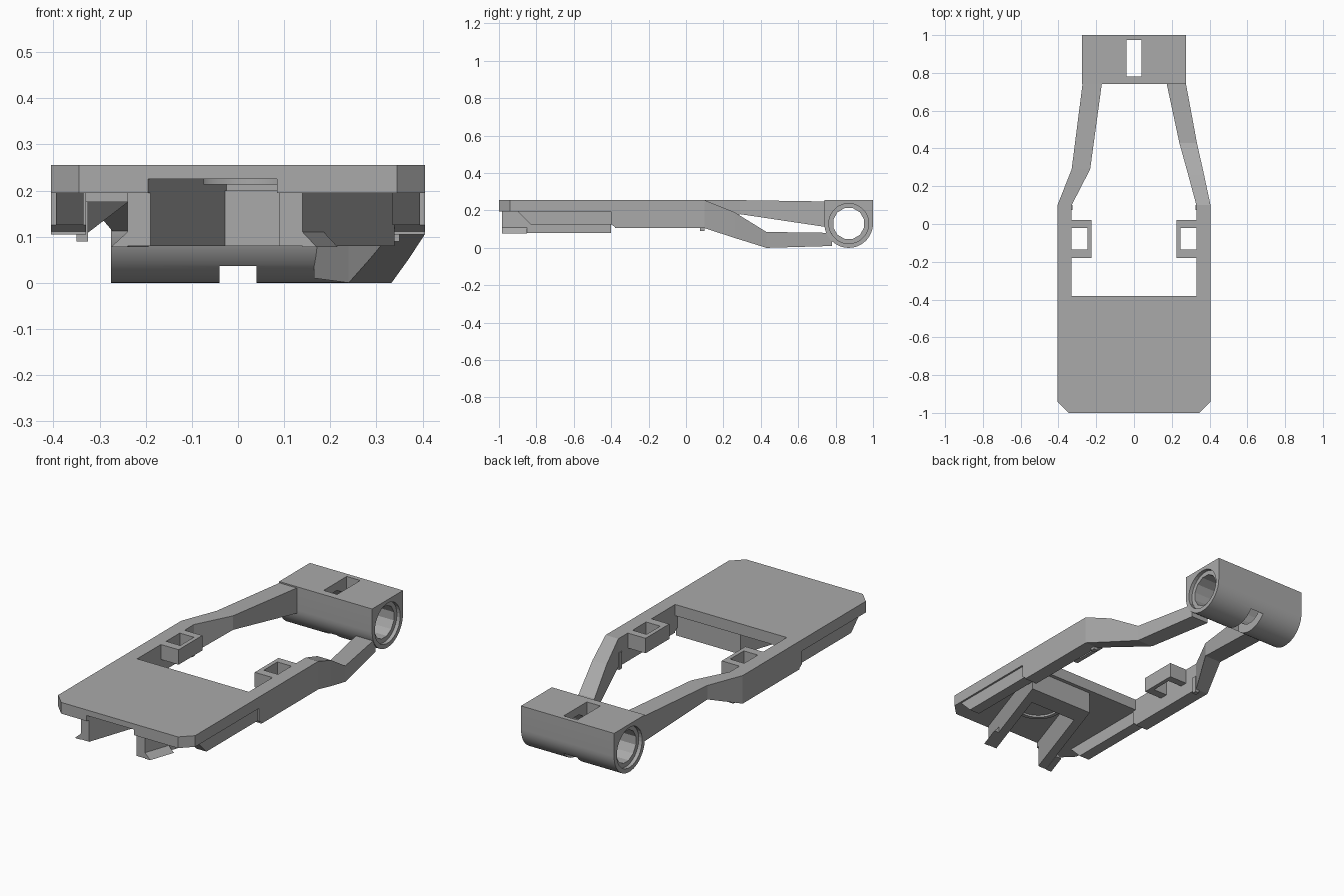
import bpy, bmesh, math
from mathutils import Vector

cube = bpy.data.objects.get("Cube")
if cube:
    bpy.data.objects.remove(cube, do_unlink=True)

grey = bpy.data.materials.new("plain_grey")
grey.use_nodes = True
COLOUR = (0.4, 0.4, 0.4, 1)
grey.diffuse_color = COLOUR
grey.node_tree.nodes["Principled BSDF"].inputs["Base Color"].default_value = COLOUR


def loft(name, rings):
    """Join matching rings of points into one closed solid."""
    bm = bmesh.new()
    rows = [[bm.verts.new(p) for p in ring] for ring in rings]
    n = len(rows[0])
    for a, b in zip(rows, rows[1:]):
        for i in range(n):
            j = (i + 1) % n
            bm.faces.new((a[i], a[j], b[j], b[i]))
    bm.faces.new(rows[0])
    bm.faces.new(rows[-1])
    bmesh.ops.recalc_face_normals(bm, faces=bm.faces)
    mesh = bpy.data.meshes.new(name)
    bm.to_mesh(mesh)
    bm.free()
    mesh.materials.append(grey)
    obj = bpy.data.objects.new(name, mesh)
    bpy.context.collection.objects.link(obj)
    return obj


def slab(name, outline, z0, z1):
    return loft(name, [[(x, y, z) for x, y in outline] for z in (z0, z1)])


def box(name, x0, x1, y0, y1, z0, z1):
    return slab(name, [(x0, y0), (x1, y0), (x1, y1), (x0, y1)], z0, z1)


def side_profile(name, outline, x0, x1):
    return loft(name, [[(x, y, z) for y, z in outline] for x in (x0, x1)])


def arm(name, sections):
    """Each section is y, two x sides, bottom and top."""
    return loft(name, [[(a, y, lo), (b, y, lo), (b, y, hi), (a, y, hi)]
                       for y, a, b, lo, hi in sections])


def circle(cx, cy, r, n):
    return [(cx + r * math.cos(math.tau * (i + .5) / n),
             cy + r * math.sin(math.tau * (i + .5) / n)) for i in range(n)]


def cut(target, *cutters):
    for c in cutters:
        mod = target.modifiers.new("cut", "BOOLEAN")
        mod.object = c
        mod.solver = "EXACT"
        c.hide_render = True
        c.hide_set(True)
        c.display_type = "WIRE"


def smooth(obj):
    bpy.ops.object.select_all(action="DESELECT")
    obj.select_set(True)
    bpy.context.view_layer.objects.active = obj
    bpy.ops.object.shade_smooth_by_angle(angle=math.radians(25))


# Front deck with clipped corners and a skewed pocket underneath
SKEW = 0.34


def skewed(x, y):
    return (x + SKEW * (y + 1), y)


W = 0.405
deck = slab("deck", [(-W, -0.38), (-W, -0.94), (-0.345, -1), (0.345, -1),
                     (W, -0.94), (W, -0.38)], 0.195, 0.255)
pocket = slab("pocket_cutter", [skewed(-0.195, -1.05), skewed(0.085, -1.05),
                                skewed(0.085, -0.5), skewed(-0.195, -0.5)], 0.15, 0.225)
cut(deck, pocket)

# Round lip inside the pocket
lip = slab("pocket_lip", circle(0.05, -0.7, 0.125, 32), 0.213, 0.23)
cut(lip, slab("lip_cutter", circle(0.05, -0.7, 0.105, 32), 0.2, 0.224))
smooth(lip)

# Skewed clip legs, their feet and the rear bridge
for name, x, foot in (("right", -0.245, -0.035), ("left", 0.085, 0.08)):
    slab(name + "_clip_leg", [skewed(x, -0.985), skewed(x + 0.05, -0.985),
                              skewed(x + 0.05, -0.4), skewed(x, -0.4)], 0.08, 0.2)
    edge = x if foot < 0 else x + 0.05
    tip = x + foot
    loft(name + "_clip_foot", [[(*skewed(edge, y), 0.078), (*skewed(tip, y), 0.078),
                                (*skewed(edge, y), 0.11)] for y in (-0.985, -0.85)])
slab("clip_bridge", [skewed(-0.22, -0.51), skewed(0.11, -0.51),
                     skewed(0.11, -0.4), skewed(-0.22, -0.4)], 0.08, 0.2)

# Side rails, lower runners and square brackets
for name, s in (("left", 1), ("right", -1)):
    box(name + "_rail", s * 0.33, s * W, -0.38, 0.1, 0.105, 0.255)
    side_profile(name + "_rail_step", [(-0.4, 0.195), (-0.4, 0.125), (-0.37, 0.105),
                                       (-0.37, 0.195)], s * 0.33, s * W)
    side_profile(name + "_runner", [(-0.9, 0.195), (-0.83, 0.125), (-0.39, 0.125),
                                    (-0.39, 0.195)], s * 0.335, s * 0.395)
    box(name + "_rail_nub", s * 0.325, s * 0.35, 0.075, 0.1, 0.09, 0.18)
    x_in, x_out = s * 0.225, s * 0.335
    for part, y in (("front", -0.18), ("rear", -0.02)):
        depth = 0.045 if part == "front" else 0.04
        box(f"{name}_bracket_{part}", x_in, x_out, y, y + depth, 0.175, 0.255)
    box(name + "_bracket_side", x_in, s * 0.247, -0.14, -0.015, 0.175, 0.255)

# Low arm on the left, high arm on the right
arm("left_arm", [(0.1, 0.33, W, 0.105, 0.255), (0.26, 0.287, 0.371, 0.053, 0.19),
                 (0.43, 0.24, 0.333, 0.0, 0.085), (0.78, 0.165, 0.268, 0.01, 0.08)])
arm("right_arm", [(0.1, -0.33, -W, 0.105, 0.255), (0.29, -0.232, -0.33, 0.18, 0.255),
                  (0.745, -0.17, -0.272, 0.112, 0.248)])

# Rear hinge barrel with a rounded underside
R, CY, CZ = 0.13, 0.87, 0.13
arc = [(CY + R * math.cos(a), CZ + R * math.sin(a))
       for a in (-math.pi * i / 24 for i in range(25))]
barrel = side_profile("hinge_barrel", [(1, 0.255)] + arc + [(0.74, 0.255)], -0.275, 0.275)
smooth(barrel)
cut(barrel,
    side_profile("bore_cutter", circle(CY, CZ, 0.085, 12), -0.4, 0.4),
    side_profile("left_recess_cutter", circle(CY, CZ, 0.107, 32), 0.255, 0.4),
    side_profile("right_recess_cutter", circle(CY, CZ, 0.107, 32), -0.4, -0.255),
    box("slot_cutter", -0.04, 0.04, 0.78, 0.975, -0.1, 0.4))
